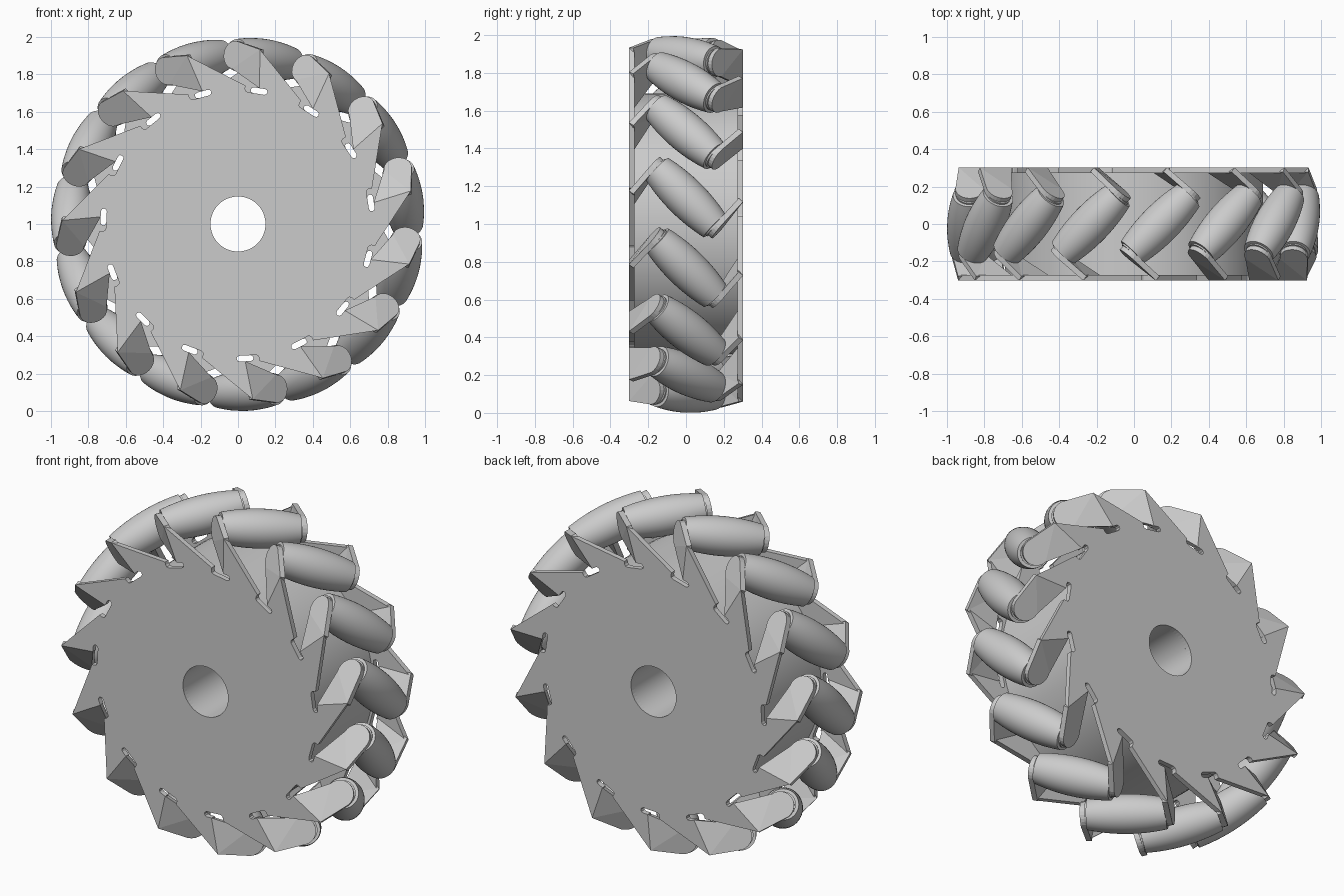
import bpy, bmesh
from math import sin, cos, pi, radians
from mathutils import Matrix, Vector

if "Cube" in bpy.data.objects:
    bpy.data.objects.remove(bpy.data.objects["Cube"], do_unlink=True)

COUNT = 15                 # rollers around the wheel
START = radians(9)         # angle of the first roller
STEP = 2 * pi / COUNT
HALF = 0.302               # half width of the wheel
SHEET = 0.03               # sheet thickness
BORE = 0.147
AXLE = 0.893               # distance of roller centres from the hub axis
ROOT = (0.735, 0.0)        # start of a tab's bend line (radial, tangential)
CORNER = (0.94, 0.03)      # outer end of the bend line

grey = bpy.data.materials.new("light_grey")
grey.use_nodes = True
colour = (0.6, 0.6, 0.6, 1)
grey.diffuse_color = colour
grey.node_tree.nodes["Principled BSDF"].inputs["Base Color"].default_value = colour

CENTRE = Matrix.Translation((0, 0, 1))
FLIP = Matrix.Rotation(pi, 4, 'X')


def turn(angle):
    return Matrix.Rotation(-angle, 4, 'Y')


def to_mesh(bm, name):
    mesh = bpy.data.meshes.new(name)
    bm.to_mesh(mesh)
    bm.free()
    mesh.materials.append(grey)
    return mesh


def place(name, mesh, matrix):
    ob = bpy.data.objects.new(name, mesh)
    bpy.context.collection.objects.link(ob)
    ob.matrix_world = CENTRE @ matrix
    return ob


def lathe(name, profile, axis, steps, closed=False):
    """Spin (radius, height) points round the axis, sharp where the profile bends."""
    bm = bmesh.new()
    side = axis.orthogonal().normalized()
    verts = [bm.verts.new(side * r + axis * h) for r, h in profile]
    edges = [bm.edges.new(p) for p in zip(verts, verts[1:])]
    if closed:
        edges.append(bm.edges.new((verts[-1], verts[0])))
    bmesh.ops.spin(bm, geom=verts + edges, cent=(0, 0, 0), axis=axis,
                   angle=2 * pi, steps=steps, use_merge=True)
    bmesh.ops.remove_doubles(bm, verts=bm.verts, dist=1e-5)
    bmesh.ops.recalc_face_normals(bm, faces=bm.faces)
    for f in bm.faces:
        f.smooth = True
    for e in bm.edges:
        if e.is_manifold and e.calc_face_angle() > radians(30):
            e.smooth = False
    return to_mesh(bm, name)


# Side plate: saw-toothed disc with a bend-relief slot at each tooth
tooth = [CORNER, ROOT, (0.735, -0.03), (0.73, -0.041), (0.72, -0.045),
         (0.709, -0.041), (0.704, -0.03), (0.704, 0.06), (0.709, 0.071),
         (0.72, 0.076), (0.737, 0.076)]


def plate_mesh():
    bm = bmesh.new()
    outer = [turn(k * STEP) @ Vector((r, -HALF, t)) for k in range(COUNT) for r, t in tooth]
    inner = [Vector((BORE * cos(a), -HALF, BORE * sin(a)))
             for a in (2 * pi * i / 48 for i in range(48))]
    edges = []
    for loop in (outer, inner):
        vs = [bm.verts.new(p) for p in loop]
        edges += [bm.edges.new((vs[i - 1], vs[i])) for i in range(len(vs))]
    bmesh.ops.triangle_fill(bm, edges=edges, use_beauty=True, normal=(0, -1, 0))
    ext = bmesh.ops.extrude_face_region(bm, geom=bm.faces[:], use_keep_orig=True)
    moved = [v for v in ext["geom"] if isinstance(v, bmesh.types.BMVert)]
    bmesh.ops.translate(bm, verts=moved, vec=(0, SHEET, 0))
    bmesh.ops.recalc_face_normals(bm, faces=bm.faces)
    return to_mesh(bm, "side_plate")


# Bent tab: gusset from the slot, creased to a rounded ear facing the roller end
def tab_mesh():
    bm = bmesh.new()
    slope = Vector((0.66, 0.75)).normalized()      # (inward, tangential)

    def on_ear(r, u):
        return bm.verts.new((r, -HALF + u * slope.x, CORNER[1] + u * slope.y))

    root = bm.verts.new((ROOT[0], -HALF, ROOT[1]))
    corner = on_ear(CORNER[0], 0)
    tip = [on_ear(0.89 + 0.075 * cos(a), 0.175 + 0.075 * sin(a))
           for a in (pi * i / 12 for i in range(13))]
    bm.faces.new((root, corner, tip[-1]))
    bm.faces.new([corner] + tip)
    return to_mesh(bm, "roller_tab")


# Roller: barrel with a small boss at each end
roller_axis = Vector((0, -1, 1)).normalized()
LENGTH, MID, END, BOSS = 0.215, 0.107, 0.084, 0.068
barrel = [(MID - (MID - END) * (i / 8) ** 2, LENGTH * i / 8) for i in range(-8, 9)]
profile = ([(0, -0.224), (BOSS, -0.224), (BOSS, -LENGTH)] + barrel
           + [(BOSS, LENGTH), (BOSS, 0.224), (0, 0.224)])
roller = lathe("roller", profile, roller_axis, 40)

# Drum joining the two plates, with the bore through it
IN = HALF - SHEET
drum = lathe("drum", [(0.69, -IN), (0.69, IN), (BORE, IN), (BORE, -IN)],
             Vector((0, 1, 0)), 96, closed=True)
place("drum", drum, Matrix())

plate, tab = plate_mesh(), tab_mesh()
sides = (("front", Matrix()), ("back", FLIP))
for side, flip in sides:
    place(side + "_plate", plate, turn(START) @ flip)

for n in range(COUNT):
    spot = turn(START + n * STEP)
    place(f"roller_{n + 1}", roller, spot @ Matrix.Translation((AXLE, 0, 0)))
    for side, flip in sides:
        ob = place(f"{side}_tab_{n + 1}", tab, spot @ flip)
        mod = ob.modifiers.new("thickness", 'SOLIDIFY')
        mod.thickness = SHEET
        mod.offset = -1
        mod.use_even_offset = True
